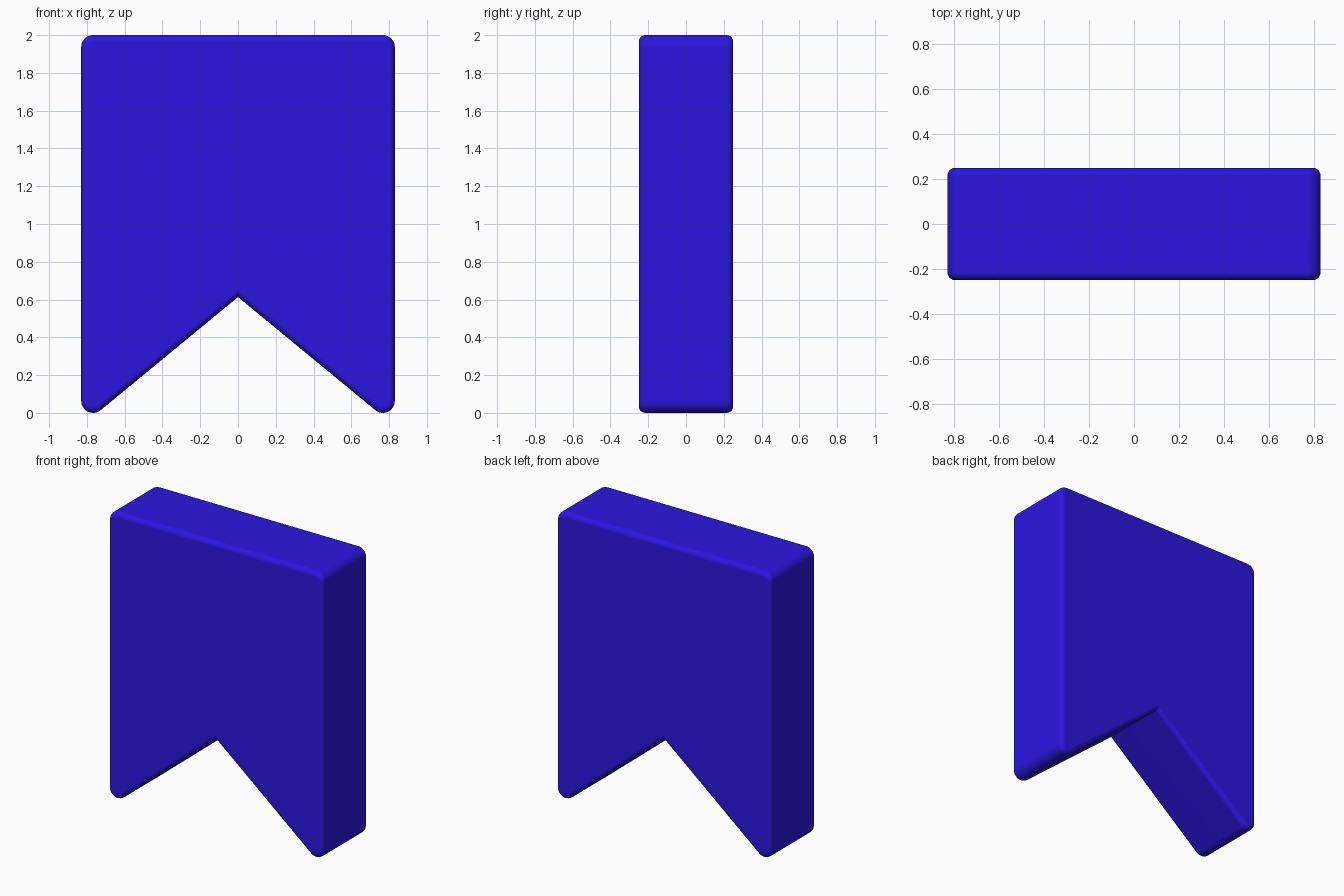
import bpy, bmesh
from math import sin, cos, pi, atan
from mathutils import Vector

if "Cube" in bpy.data.objects:
    bpy.data.objects.remove(bpy.data.objects["Cube"])

HALF_W, HEIGHT, HALF_D = 0.83, 2.0, 0.25
APEX, SLOPE, R, RIM = 0.613, 0.825, 0.063, 0.035


def arc(cx, cz, r, a0, a1, n=8):
    return [(cx + r * cos(a0 + (a1 - a0) * i / n),
             cz + r * sin(a0 + (a1 - a0) * i / n)) for i in range(n + 1)]


# Right half of the outline, from notch apex round the tip to the top corner
notch = atan(SLOPE)
right = arc(HALF_W - R, R, R, -pi / 2 - notch, 0, 12)
right += arc(HALF_W - R, HEIGHT - R, R, 0, pi / 2)
outline = [(0, APEX)] + right + [(-x, z) for x, z in reversed(right)]

# Extrude the outline through the depth
bm = bmesh.new()
front = bm.faces.new([bm.verts.new((x, -HALF_D, z)) for x, z in outline])
ext = bmesh.ops.extrude_face_region(bm, geom=[front], use_keep_orig=True)
moved = [g for g in ext["geom"] if isinstance(g, bmesh.types.BMVert)]
bmesh.ops.translate(bm, verts=moved, vec=Vector((0, 2 * HALF_D, 0)))
bmesh.ops.recalc_face_normals(bm, faces=bm.faces)

# Round the front and back rims
rims = [e for e in bm.edges if abs(e.verts[0].co.y - e.verts[1].co.y) < 1e-5]
bmesh.ops.bevel(bm, geom=rims, offset=RIM, segments=5, profile=0.5,
                affect='EDGES', clamp_overlap=False)
bmesh.ops.recalc_face_normals(bm, faces=bm.faces)

mesh = bpy.data.meshes.new("bookmark_ribbon")
bm.to_mesh(mesh)
bm.free()
ribbon = bpy.data.objects.new("bookmark_ribbon", mesh)
bpy.context.collection.objects.link(ribbon)

# Blue finish
blue = bpy.data.materials.new("blue")
blue.diffuse_color = (0.025, 0.008, 0.75, 1)
blue.use_nodes = True
blue.node_tree.nodes["Principled BSDF"].inputs["Base Color"].default_value = blue.diffuse_color
mesh.materials.append(blue)

# Smooth rounded edges with flat large faces
bpy.context.view_layer.objects.active = ribbon
ribbon.select_set(True)
bpy.ops.object.shade_smooth_by_angle(angle=pi / 6)
weighted = ribbon.modifiers.new("flat_faces", 'WEIGHTED_NORMAL')
weighted.keep_sharp = True
